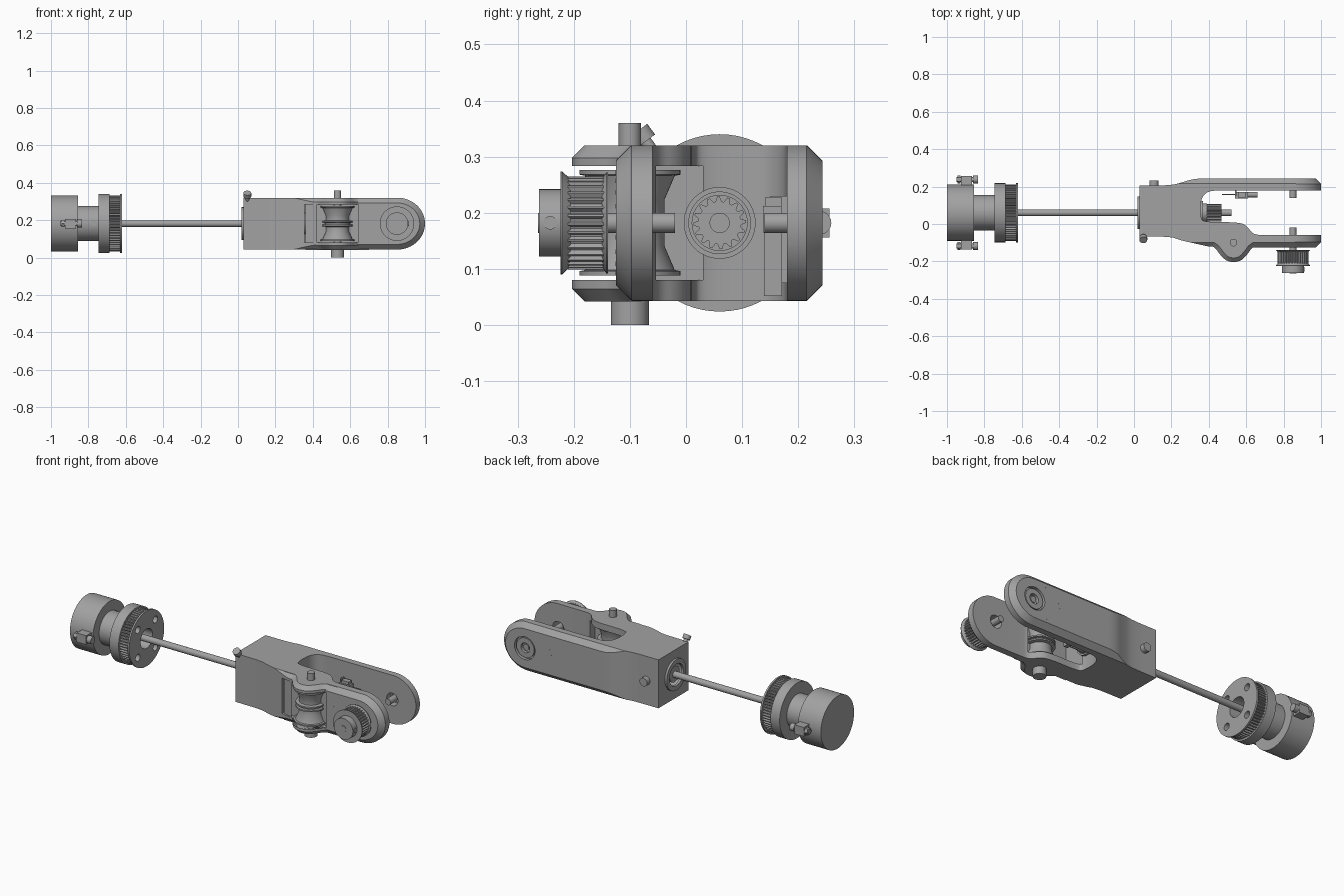
import bpy, bmesh, math
from mathutils import Vector

if "Cube" in bpy.data.objects:
    bpy.data.objects.remove(bpy.data.objects["Cube"], do_unlink=True)

GREY = (0.36, 0.36, 0.36, 1)
mat = bpy.data.materials.new("machined grey")
mat.use_nodes = True
mat.diffuse_color = GREY
mat.node_tree.nodes["Principled BSDF"].inputs["Base Color"].default_value = GREY

AY, AZ = 0.06, 0.182          # main shaft axis
PX = 0.85                     # clevis pivot
IX, IY = 0.532, -0.1          # idler axis
Z0, Z1 = 0.042, 0.32          # housing bottom and top
X, Y, Z = Vector((1, 0, 0)), Vector((0, 1, 0)), Vector((0, 0, 1))


def finish(name, bm):
    bmesh.ops.recalc_face_normals(bm, faces=bm.faces[:])
    me = bpy.data.meshes.new(name)
    bm.to_mesh(me)
    bm.free()
    me.materials.append(mat)
    ob = bpy.data.objects.new(name, me)
    bpy.context.collection.objects.link(ob)
    return ob


def lathe(name, prof, loc, axis, n=48, hollow=False):
    """Revolve (radius, distance) points about an axis."""
    bm = bmesh.new()
    rot = axis.to_track_quat('Z', 'Y').to_matrix()
    rings = [[bm.verts.new(Vector(loc) + rot @ Vector((r * math.cos(2 * math.pi * i / n),
              r * math.sin(2 * math.pi * i / n), t))) for i in range(n)] for r, t in prof]
    pairs = list(zip(rings, rings[1:]))
    if hollow:
        pairs.append((rings[-1], rings[0]))
    else:
        bm.faces.new(rings[0])
        bm.faces.new(rings[-1])
    for a, b in pairs:
        for i in range(n):
            j = (i + 1) % n
            bm.faces.new((a[i], a[j], b[j], b[i]))
    return finish(name, bm)


def rod(name, r, a, b, n=32):
    a, b = Vector(a), Vector(b)
    return lathe(name, [(r, 0), (r, (b - a).length)], a, b - a, n)


def prism(name, pts, direction, edge_rule=None, chamfer=0.03):
    """Extrude a closed outline; chamfer the edges that meet the rule."""
    bm = bmesh.new()
    face = bm.faces.new([bm.verts.new(p) for p in pts])
    ext = bmesh.ops.extrude_face_region(bm, geom=[face])
    bmesh.ops.translate(bm, vec=direction, verts=[v for v in ext["geom"] if isinstance(v, bmesh.types.BMVert)])
    bmesh.ops.recalc_face_normals(bm, faces=bm.faces[:])
    if edge_rule:
        edges = [e for e in bm.edges if edge_rule(*e.verts)]
        bmesh.ops.bevel(bm, geom=edges, offset=chamfer, segments=1, affect='EDGES')
    return finish(name, bm)


def box(name, lo, hi):
    return prism(name, [(lo[0], lo[1], lo[2]), (hi[0], lo[1], lo[2]), (hi[0], hi[1], lo[2]),
                        (lo[0], hi[1], lo[2])], Z * (hi[2] - lo[2]))


def gear(name, r, teeth, depth, a, axis, length):
    rot = axis.to_track_quat('Z', 'Y').to_matrix()
    pts = []
    for i in range(teeth * 4):
        t = 2 * math.pi * i / (teeth * 4)
        rad = r if i % 4 < 2 else r - depth
        pts.append(Vector(a) + rot @ Vector((rad * math.cos(t), rad * math.sin(t), 0)))
    return prism(name, pts, axis * length)


def boolean(ob, cutter, op='DIFFERENCE'):
    mod = ob.modifiers.new(op, 'BOOLEAN')
    mod.object, mod.operation, mod.solver = cutter, op, 'EXACT'
    bpy.context.view_layer.objects.active = ob
    bpy.ops.object.modifier_apply(modifier=mod.name)
    bpy.data.objects.remove(cutter, do_unlink=True)


def soft(path, steps=3):
    """Round the corners of an open path, keeping its ends."""
    for _ in range(steps):
        new = [path[0]]
        for (ax, ay), (bx, by) in zip(path, path[1:]):
            new += [(ax * .75 + bx * .25, ay * .75 + by * .25), (ax * .25 + bx * .75, ay * .25 + by * .75)]
        path = new + [path[-1]]
    return path


# Forked housing: plan outline, trimmed by a chamfered round-ended envelope
back = soft([(.03, .206), (.19, .206), (.25, .22), (.32, .243), (.42, .243), (1.02, .243)])
inner = soft([(1.02, .18), (.46, .18), (.39, .175), (.355, .13), (.355, .03), (.38, .01), (.56, .01),
              (.605, -.01), (.635, -.055), (.69, -.06), (1.02, -.06)])
front = soft([(1.02, -.125), (.42, -.125), (.36, -.112), (.24, -.085), (.2, -.068), (.03, -.066)])
housing = prism("clevis_housing", [(x, y, Z0) for x, y in back + inner + front], Z * (Z1 - Z0))
half = (Z1 - Z0) / 2
outline = [(-.1, -half), (PX, -half)]
outline += [(PX + .15 * math.cos(a), half * math.sin(a))
            for a in [math.radians(d) for d in range(-84, 90, 6)]]
outline += [(PX, half), (-.1, half)]
envelope = prism("envelope", [(x, -.125, AZ + z) for x, z in outline], Y * .368,
                 lambda a, b: abs(a.co.y - b.co.y) < .001, .028)
boolean(housing, envelope, 'INTERSECT')

# Bulge around the idler
bulge_path = soft([(.36, -.1), (.43, -.12), (.46, -.165), (.5, -.203), (.565, -.203), (.605, -.165),
                   (.635, -.12), (.7, -.1)])
bulge = prism("bulge", [(x, y, Z0) for x, y in bulge_path], Z * (Z1 - Z0),
              lambda a, b: abs(a.co.z - b.co.z) < .001 and max(a.co.y, b.co.y) < -.1001, .022)
boolean(housing, bulge, 'UNION')

# Idler window, bearing seats and shaft bore
boolean(housing, box("window", (.355, -.3, .08), (.645, .03, .283)))
boolean(housing, rod("seat", .065, (PX, .225, AZ), (PX, .3, AZ), 48))
boolean(housing, rod("pivot_bore", .036, (PX, -.2, AZ), (PX, .3, AZ)))
boolean(housing, rod("shaft_bore", .07, (0, AY, AZ), (.08, AY, AZ), 48))

# Small indexing marks around the pivot on both outer faces
for side, y in (("front", -.1255), ("back", .2425)):
    for i in range(9):
        a = math.radians(115 + i * 16)
        p = Vector((PX + .165 * math.cos(a), y, AZ + .1 * math.sin(a)))
        rod(side + "_index_mark", .004, p, p + Y * .001, 8)

# Bearings on the main shaft
lathe("rear_bearing", [(.088, 0), (.088, .014), (.062, .014), (.062, 0)], (.018, AY, AZ), X, hollow=True)
lathe("rear_bearing_core", [(.045, 0), (.045, .05)], (.03, AY, AZ), X)
lathe("inner_bearing", [(.064, 0), (.064, .02), (.055, .02), (.055, .012), (.03, .012), (.03, 0)],
      (.35, AY, AZ), X, hollow=True)

# Drive shaft and pinion
rod("drive_shaft", .018, (-.74, AY, AZ), (.52, AY, AZ))
gear("pinion", .047, 16, .009, (.39, AY, AZ), X, .078)
rod("pinion_collar", .05, (.362, AY, AZ), (.39, AY, AZ))

# Motor, hub and clamp ears
lathe("motor_cap", [(.15, 0), (.15, .145), (.094, .145), (.094, .26)], (-1, AY, AZ), X, 64)
for s, side in ((1, "back"), (-1, "front")):
    y = AY + s * .178
    box(side + "_clamp_ear", (-.925, min(y - s * .04, y + s * .018), AZ - .026),
        (-.865, max(y - s * .04, y + s * .018), AZ + .026))
    rod(side + "_clamp_bolt", .013, (-.95, y, AZ), (-.845, y, AZ), 20)
    rod(side + "_clamp_bolt_head", .021, (-.862, y, AZ), (-.835, y, AZ), 20)
    rod(side + "_clamp_nut", .021, (-.945, y, AZ), (-.928, y, AZ), 6)
rod("hub_set_screw", .014, (-.77, AY - .06, AZ), (-.77, AY - .096, AZ), 20)

# Large toothed pulley with bolt holes
lathe("large_pulley_flange", [(.158, 0), (.158, .058), (.055, .058), (.055, 0)],
      (-.745, AY, AZ), X, 64, True)
teeth = gear("large_pulley_teeth", .15, 60, .009, (-.69, AY, AZ), X, .06)
boolean(teeth, rod("bore", .055, (-.8, AY, AZ), (-.5, AY, AZ), 48))
rim = lathe("large_pulley_rim", [(.158, 0), (.158, .01), (.055, .01), (.055, 0)],
            (-.63, AY, AZ), X, 64, True)
for i in range(4):
    a = math.radians(45 + 90 * i)
    y, z = AY + .112 * math.cos(a), AZ + .112 * math.sin(a)
    for part in (teeth, rim):
        boolean(part, rod("bolt_hole", .02, (-.66, y, z), (-.55, y, z), 20))

# Idler spool on its vertical pin
lathe("idler_spool", [(.09, .088), (.09, .096), (.08, .098), (.062, .14), (.062, .165), (.08, .168),
                      (.08, .176), (.068, .178), (.068, .186), (.08, .188), (.08, .196), (.062, .199),
                      (.062, .224), (.08, .266), (.09, .268), (.09, .276)], (IX, IY, 0), Z)
rod("idler_pin", .02, (IX, IY, .01), (IX, IY, .36))
lathe("idler_pin_head", [(.034, 0), (.034, .045)], (IX, IY, 0), Z)

# Output pulley on the front arm
lathe("output_hub", [(.06, 0), (.06, .04)], (PX, -.262, AZ), Y)
lathe("output_outer_flange", [(.092, 0), (.092, .003), (.078, .018)], (PX, -.224, AZ), Y)
gear("output_teeth", .083, 34, .008, (PX, -.21, AZ), Y, .07)
lathe("output_inner_flange", [(.078, 0), (.09, .008), (.09, .011)], (PX, -.15, AZ), Y)
rod("output_pin", .018, (PX, -.264, AZ), (PX, -.02, AZ))
rod("output_set_screw", .012, (PX + .05, -.242, AZ), (PX + .062, -.242, AZ), 16)

# Pivot pin and bearing rings in the back arm
rod("back_pin", .018, (PX, .14, AZ), (PX, .232, AZ))
lathe("back_bearing", [(.056, 0), (.056, .018), (.028, .018), (.028, 0)], (PX, .22, AZ), Y, hollow=True)

# Sensor bracket on the inside of the back arm
box("sensor_block", (.54, .137, .165), (.61, .17, .212))
box("sensor_leg", (.55, .139, .052), (.575, .171, .165))
box("sensor_cap", (.555, .142, .212), (.6, .17, .228))
box("sensor_plate", (.54, .15, .075), (.548, .185, .23))
rod("sensor_plunger", .015, (.6, .157, AZ), (.66, .157, AZ), 20)
rod("sensor_wire", .003, (.47, .157, AZ), (.55, .157, AZ), 8)

# Housing screws
rod("side_screw", .024, (.107, .19, AZ), (.107, .233, AZ), 24)
rod("corner_screw", .011, (.05, -.045, .29), (.05, -.08, .338), 16)
rod("corner_screw_head", .021, (.05, -.072, .327), (.05, -.086, .346), 20)

# Shade rounds smooth, keep edges sharp
for ob in bpy.data.objects:
    ob.select_set(ob.type == 'MESH')
    if ob.type == 'MESH':
        bpy.context.view_layer.objects.active = ob
bpy.ops.object.shade_smooth_by_angle(angle=math.radians(30))
